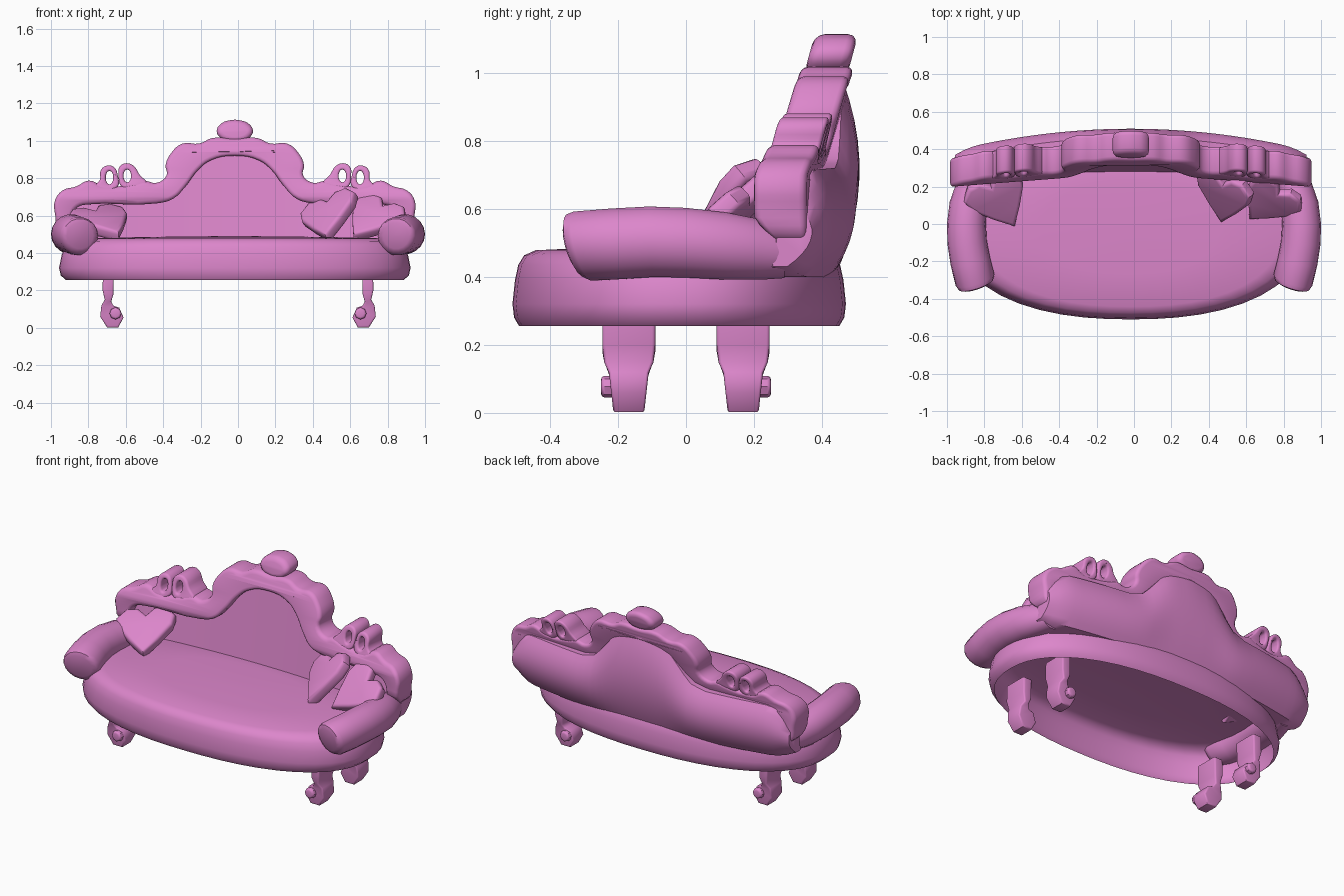
import bpy, bmesh, math
from mathutils import Vector

old = bpy.data.objects.get("Cube")
if old:
    bpy.data.objects.remove(old, do_unlink=True)

pink = bpy.data.materials.new("orchid pink")
pink.use_nodes = True
pink.diffuse_color = (0.72, 0.24, 0.6, 1)
pink.node_tree.nodes["Principled BSDF"].inputs["Base Color"].default_value = (0.72, 0.24, 0.6, 1)
SHIFT = -0.017  # the seat and backrest sit slightly to the right


def finish(name, bm, angle):
    """Turn a bmesh into a shaded pink object."""
    bmesh.ops.remove_doubles(bm, verts=bm.verts, dist=0.0002)
    bmesh.ops.recalc_face_normals(bm, faces=bm.faces)
    me = bpy.data.meshes.new(name)
    bm.to_mesh(me)
    bm.free()
    me.materials.append(pink)
    ob = bpy.data.objects.new(name, me)
    bpy.context.collection.objects.link(ob)
    bpy.ops.object.select_all(action='DESELECT')
    ob.select_set(True)
    bpy.context.view_layer.objects.active = ob
    bpy.ops.object.shade_smooth_by_angle(angle=math.radians(angle))


def loft(name, rings, cap_start=True):
    """Skin a list of closed rings."""
    bm = bmesh.new()
    rows = [[bm.verts.new(p) for p in r] for r in rings]
    for a, b in zip(rows, rows[1:]):
        for i in range(len(a)):
            j = (i + 1) % len(a)
            bm.faces.new((a[i], a[j], b[j], b[i]))
    if cap_start:
        bm.faces.new(rows[0])
    bm.faces.new(rows[-1])
    finish(name, bm, 50)


def plate(name, loops, depth, bevel, place, curved=True, angle=40):
    """Round-edged slab cut from closed outlines, then placed point by point."""
    cu = bpy.data.curves.new(name + "_outline", 'CURVE')
    cu.dimensions, cu.fill_mode = '2D', 'BOTH'
    cu.resolution_u, cu.bevel_resolution = 4, 2
    cu.extrude, cu.bevel_depth, cu.offset = depth / 2 - bevel, bevel, -bevel
    for pts in loops:
        if curved:
            sp = cu.splines.new('BEZIER')
            sp.bezier_points.add(len(pts) - 1)
            for bp, (x, y) in zip(sp.bezier_points, pts):
                bp.co = (x, y, 0)
                bp.handle_left_type = bp.handle_right_type = 'AUTO'
        else:
            sp = cu.splines.new('POLY')
            sp.points.add(len(pts) - 1)
            for sv, (x, y) in zip(sp.points, pts):
                sv.co = (x, y, 0, 1)
        sp.use_cyclic_u = True
    tmp = bpy.data.objects.new(name + "_outline", cu)
    bpy.context.collection.objects.link(tmp)
    dg = bpy.context.evaluated_depsgraph_get()
    me = bpy.data.meshes.new_from_object(tmp.evaluated_get(dg))
    bm = bmesh.new()
    bm.from_mesh(me)
    bpy.data.objects.remove(tmp, do_unlink=True)
    bpy.data.meshes.remove(me)
    for v in bm.verts:
        v.co = place(*v.co)
    bmesh.ops.dissolve_degenerate(bm, edges=bm.edges, dist=0.0005)
    finish(name, bm, angle)


def oval(cx, cy, rx, ry, n=10):
    return [(cx + rx * math.cos(math.tau * i / n), cy + ry * math.sin(math.tau * i / n)) for i in range(n)]


def clamp(v):
    return min(max(v, 0), 1)


# Seat: open-bottomed cushion shell with a rounded oval plan
def seat_ring(s, z):
    ring = []
    for i in range(48):
        c, d = math.cos(math.tau * i / 48), math.sin(math.tau * i / 48)
        r = (abs(c) ** 2.3 + abs(d) ** 2.3) ** (-1 / 2.3)
        ring.append((SHIFT + 0.94 * s * r * c, -0.02 + 0.49 * s * r * d, z))
    return ring


profile = [(0.96, 0.255), (0.99, 0.28), (1, 0.32), (0.985, 0.39), (0.965, 0.435),
           (0.93, 0.463), (0.86, 0.478), (0.5, 0.486), (0.1, 0.49)]
loft("seat", [seat_ring(s, z) for s, z in profile], False)

# Backrest frame outline: outer scallops, then the inner edge
outer = [(0, 1.01), (0.12, 1.015), (0.19, 0.985), (0.28, 0.985), (0.34, 0.935), (0.37, 0.87),
         (0.365, 0.815), (0.42, 0.775), (0.48, 0.785), (0.54, 0.77), (0.7, 0.757), (0.78, 0.787),
         (0.85, 0.755), (0.92, 0.735), (0.962, 0.68), (0.96, 0.6), (0.935, 0.51)]
inner = [(0.875, 0.51), (0.87, 0.6), (0.84, 0.645), (0.78, 0.66), (0.42, 0.665), (0.33, 0.69),
         (0.26, 0.76), (0.2, 0.84), (0.13, 0.895), (0, 0.92)]


def frame_place(x, z, w):
    # Leans back, bows at the wings, and thins at the low front corners
    tuck = 0.9 * max(0.57 - z, 0) * clamp(0.5 - w / 0.15)
    return (x + SHIFT, 0.385 + w + tuck + 0.27 * (max(z, 0.7) - 0.9) - 0.06 * x * x, z)


left_half = outer + inner
right_half = [(-x, z) for x, z in left_half[-2:0:-1]]
plate("backrest_frame", [left_half + right_half], 0.155, 0.022, frame_place)
plate("crest_finial", [oval(0, 1.052, 0.097, 0.06)], 0.128, 0.03, frame_place)

# Pierced scrolls on the frame
scrolls = [("inner", [(0.47, 0.76), (0.51, 0.82), (0.54, 0.865), (0.58, 0.88), (0.615, 0.862),
                      (0.622, 0.82), (0.6, 0.75)], oval(0.575, 0.812, 0.02, 0.034)),
           ("outer", [(0.63, 0.75), (0.627, 0.82), (0.645, 0.858), (0.68, 0.868), (0.715, 0.845),
                      (0.722, 0.79), (0.75, 0.75)], oval(0.67, 0.803, 0.02, 0.036))]
for side, s in (("left", 1), ("right", -1)):
    for part, rim, hole in scrolls:
        loops = [[(s * x, z) for x, z in pts] for pts in (rim, hole)]
        plate(f"{side}_{part}_scroll", loops, 0.145, 0.012, frame_place)


# Upholstered back panel, bulging to the rear
def panel_top(x):
    line = sorted(inner[3:])
    x = abs(x)
    if x > 0.78:
        return 0.715 - 0.1 * ((x - 0.78) / 0.16) ** 2
    for (a, za), (b, zb) in zip(line, line[1:]):
        if a <= x <= b:
            return 0.055 + za + (zb - za) * (x - a) / (b - a)


def panel_section(x):
    end = clamp((abs(x) - 0.8) / 0.14) ** 2
    top, low, n = panel_top(x), 0.4 + 0.03 * end, 10
    front, back = [], []
    for i in range(n + 1):
        v = i / n
        z = low + (top - low) * v
        front.append((x + SHIFT, 0.28 + 0.15 * (z - 0.48) - 0.06 * x * x + 0.035 * end, z))
        back.append((x + SHIFT, 0.51 - 0.13 * x * x - 0.06 * (2 * v - 1.1) ** 2 - 0.025 * end, z))
    return front + back[::-1]


loft("back_panel", [panel_section(-0.94 + 1.88 * i / 40) for i in range(41)])

# Rolled arms: (y, centre x, centre z, radius, slant of the section)
arm_path = [(-0.335, 0.845, 0.492, 0.07, 1), (-0.325, 0.845, 0.492, 0.092, 1), (-0.30, 0.85, 0.49, 0.103, 1),
            (-0.2, 0.875, 0.497, 0.105, 0.7), (-0.1, 0.892, 0.503, 0.105, 0.3), (0, 0.896, 0.5, 0.104, 0),
            (0.12, 0.885, 0.49, 0.1, 0), (0.22, 0.86, 0.48, 0.09, 0), (0.29, 0.84, 0.47, 0.075, 0)]
for side, s in (("left", 1), ("right", -1)):
    loft(side + "_arm", [[(s * (cx + dx), y - k * (0.3 * dx + 0.25 * dz), cz + dz)
                          for dx, dz in oval(0, 0, r, r, 18)] for y, cx, cz, r, k in arm_path])

# Legs: scrolled feet, tapering in depth, each with a round boss
leg = [(0.665, 0.3), (0.722, 0.3), (0.724, 0.2), (0.712, 0.15), (0.73, 0.12), (0.737, 0.06), (0.70, 0.002),
       (0.64, 0.002), (0.612, 0.055), (0.635, 0.108), (0.665, 0.118), (0.678, 0.14), (0.666, 0.18)]
for side, s in (("left", 1), ("right", -1)):
    for end, t in (("front", -1), ("back", 1)):
        def leg_place(x, z, w):
            taper = 0.58 + 0.17 * clamp(z / 0.12) + 0.25 * clamp((z - 0.12) / 0.04)
            return (s * x, t * 0.168 + w * taper, z)

        def boss_place(x, z, w):
            return (s * x, t * (0.22 + w), z)
        plate(f"{end}_{side}_leg", [leg], 0.156, 0.01, leg_place, False, 50)
        plate(f"{end}_{side}_leg_boss", [oval(0.655, 0.077, 0.032, 0.032, 8)], 0.06, 0.012, boss_place, False)

# Heart cushions: middle, direction across the lobes, direction to the tip, size
heart_half = [(0, 0.3), (0.14, 0.45), (0.34, 0.45), (0.5, 0.27), (0.46, 0.06), (0.24, -0.24), (0, -0.52)]
heart = heart_half + [(-x, y) for x, y in heart_half[-2:0:-1]]
cushions = [("right_cushion", (-0.72, 0.13, 0.56), (0.25, 0.12, 0.03), (0.15, -0.25, -0.14), 0.335),
            ("left_inner_cushion", (0.485, 0.15, 0.592), (0.22, -0.07, 0.11), (-0.01, -0.2, -0.18), 0.335),
            ("left_outer_cushion", (0.72, 0.125, 0.578), (0.19, -0.1, -0.05), (-0.14, -0.12, -0.14), 0.32)]
for name, mid, across, tip, size in cushions:
    down = Vector(tip).normalized()
    side = Vector(across)
    side = (side - down * side.dot(down)).normalized()
    normal = side.cross(down)

    def heart_place(u, v, w):
        return Vector(mid) + size * (u * side - v * down + w * normal)
    plate(name, [heart], 0.2, 0.06, heart_place, False, 35)
